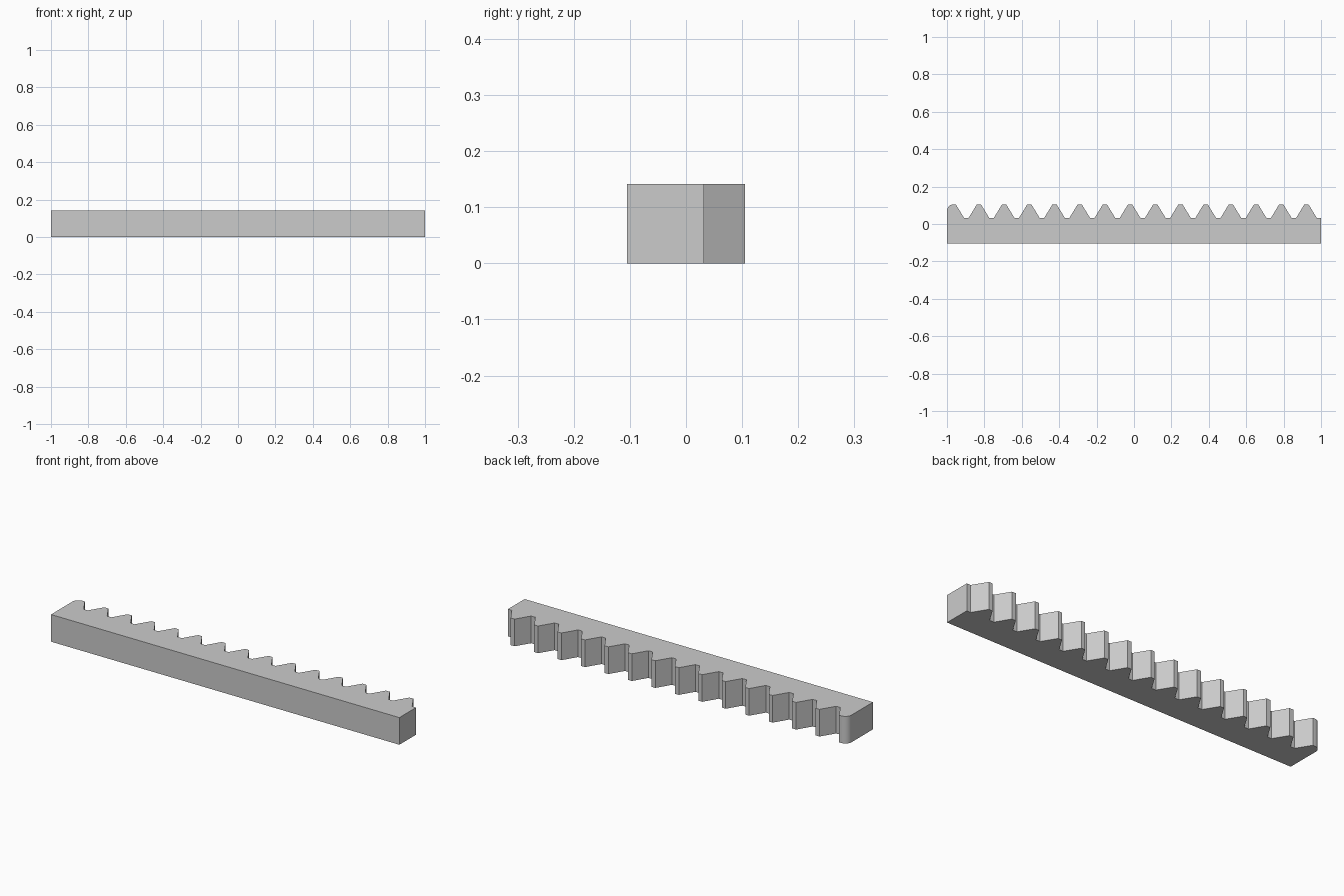
import bpy
import bmesh
import math

if "Cube" in bpy.data.objects:
    bpy.data.objects.remove(bpy.data.objects["Cube"], do_unlink=True)

# Plain grey metal
grey = bpy.data.materials.new("grey metal")
grey.use_nodes = True
colour = (0.6, 0.6, 0.6, 1)
grey.diffuse_color = colour
grey.node_tree.nodes["Principled BSDF"].inputs["Base Color"].default_value = colour

BACK, ROOT, TIP, HEIGHT = -0.105, 0.032, 0.105, 0.141
PITCH, TEETH, LAST = 0.1347, 15, 0.922
TIP_HALF, ROOT_HALF = 0.011, 0.0555
RADIUS = 0.035

# Profile: straight back and right end
profile = [(-1, BACK), (1, BACK), (1, ROOT)]

# Teeth, from right to left
for i in range(TEETH):
    x = LAST - i * PITCH
    profile += [(x + ROOT_HALF, ROOT), (x + TIP_HALF, TIP)]
    if i < TEETH - 1:
        profile += [(x - TIP_HALF, TIP), (x - ROOT_HALF, ROOT)]

# Rounded corner on the first tooth
STEPS = 12
for i in range(STEPS + 1):
    a = math.pi / 2 * (1 + i / STEPS)
    profile.append((-1 + RADIUS + RADIUS * math.cos(a), TIP - RADIUS + RADIUS * math.sin(a)))

# Extrude the profile into the toothed bar
bm = bmesh.new()
base = bm.faces.new([bm.verts.new((x, y, 0)) for x, y in profile])
top = bmesh.ops.extrude_face_region(bm, geom=[base], use_keep_orig=True)["geom"]
bmesh.ops.translate(bm, vec=(0, 0, HEIGHT), verts=[v for v in top if isinstance(v, bmesh.types.BMVert)])
bmesh.ops.recalc_face_normals(bm, faces=bm.faces)
mesh = bpy.data.meshes.new("toothed_rack")
bm.to_mesh(mesh)
bm.free()
mesh.materials.append(grey)
rack = bpy.data.objects.new("toothed_rack", mesh)
bpy.context.collection.objects.link(rack)

# Smooth the rounded corner, keep the teeth sharp
bpy.ops.object.select_all(action="DESELECT")
rack.select_set(True)
bpy.context.view_layer.objects.active = rack
bpy.ops.object.shade_smooth_by_angle(angle=math.radians(20))
